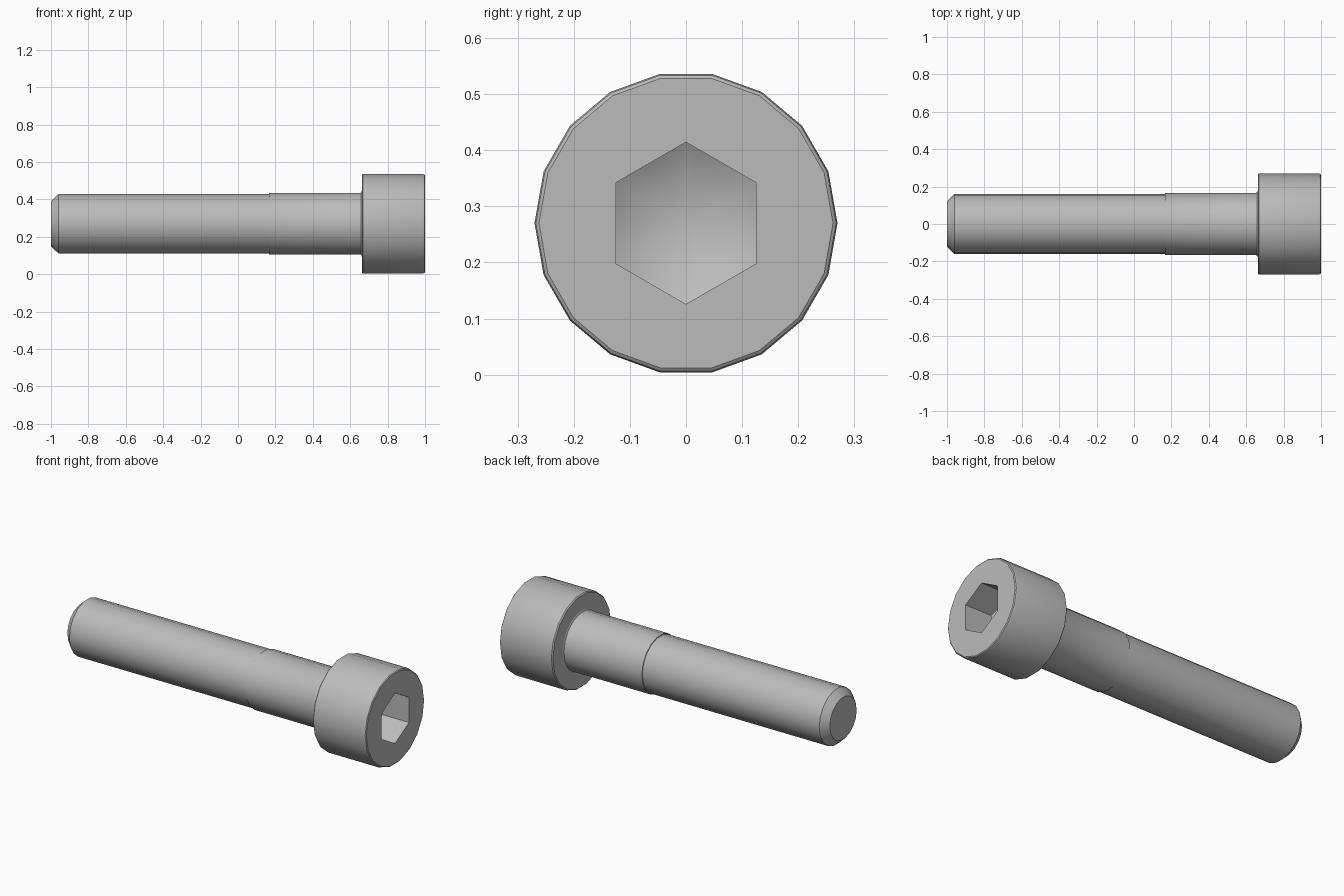
import bpy, bmesh, math

if "Cube" in bpy.data.objects:
    bpy.data.objects.remove(bpy.data.objects["Cube"])

CZ = 0.27      # height of the bolt axis
SIDES = 18     # sides of the round parts

steel = bpy.data.materials.new("steel grey")
steel.diffuse_color = (0.5, 0.5, 0.5, 1)
steel.use_nodes = True
steel.node_tree.nodes["Principled BSDF"].inputs["Base Color"].default_value = steel.diffuse_color


def ring(bm, x, r, n=SIDES):
    """Round ring of vertices about the bolt axis."""
    return [bm.verts.new((x, r * math.cos(2 * math.pi * i / n),
                          CZ + r * math.sin(2 * math.pi * i / n))) for i in range(n)]


def skin(bm, a, b):
    n = len(a)
    for i in range(n):
        bm.faces.new((a[i], a[(i + 1) % n], b[(i + 1) % n], b[i]))


def lathe(bm, profile):
    rings = [ring(bm, x, r) for x, r in profile]
    for a, b in zip(rings, rings[1:]):
        skin(bm, a, b)
    return rings


def loop_edges(bm, vs):
    return [bm.edges.get((v, vs[i - 1])) or bm.edges.new((v, vs[i - 1]))
            for i, v in enumerate(vs)]


def finish(bm, name):
    bmesh.ops.recalc_face_normals(bm, faces=bm.faces)
    me = bpy.data.meshes.new(name)
    bm.to_mesh(me)
    bm.free()
    me.materials.append(steel)
    ob = bpy.data.objects.new(name, me)
    bpy.context.collection.objects.link(ob)
    bpy.ops.object.select_all(action='DESELECT')
    ob.select_set(True)
    bpy.context.view_layer.objects.active = ob
    bpy.ops.object.shade_smooth_by_angle(angle=math.radians(28))
    return ob


# Shank: chamfered tip, threaded length, plain length and fillet under the head
bm = bmesh.new()
rings = lathe(bm, [(-1, 0.122), (-0.96, 0.161), (0.165, 0.161), (0.165, 0.166),
                   (0.65, 0.166), (0.658, 0.169), (0.662, 0.178)])
bm.faces.new(rings[0])
finish(bm, "shank")

# Head: underside, side wall and softened rim
bm = bmesh.new()
rings = lathe(bm, [(0.662, 0.178), (0.662, 0.264), (0.668, 0.27), (0.988, 0.27),
                   (0.996, 0.2675), (1.0, 0.262)])

# Hex socket: the cone floor meets the flat walls deeper at their middles
R, DEPTH, SLOPE = 0.1443, 0.167, math.tan(math.radians(30))
mouth, floor = [], []
for i in range(6):
    for t in (0, 0.25, 0.5, 0.75):
        a, b = math.radians(30 + 60 * i), math.radians(90 + 60 * i)
        y = R * ((1 - t) * math.cos(a) + t * math.cos(b))
        z = R * ((1 - t) * math.sin(a) + t * math.sin(b))
        x = 1 - DEPTH - (R - math.hypot(y, z)) * SLOPE
        mouth.append(bm.verts.new((1.0, y, CZ + z)))
        floor.append(bm.verts.new((x, y, CZ + z)))
skin(bm, mouth, floor)
apex = bm.verts.new((1 - DEPTH - R * SLOPE, 0, CZ))
for i, v in enumerate(floor):
    bm.faces.new((floor[i - 1], v, apex))

# Flat face around the socket
bmesh.ops.triangle_fill(bm, use_beauty=True, normal=(1, 0, 0),
                        edges=loop_edges(bm, rings[-1]) + loop_edges(bm, mouth))
finish(bm, "head")
